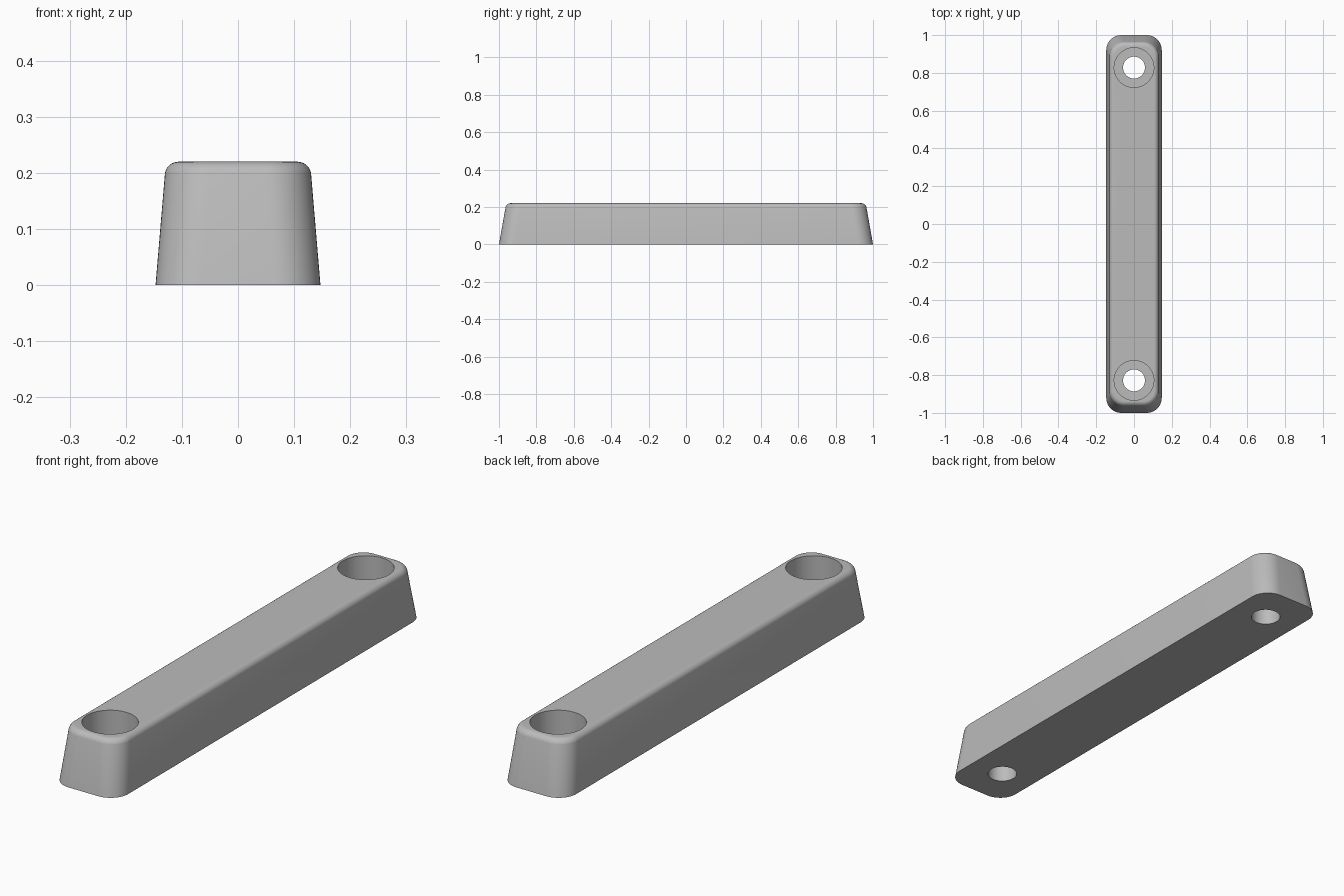
import bpy, bmesh
from math import sin, cos, tan, pi, radians

cube = bpy.data.objects.get("Cube")
if cube:
    bpy.data.objects.remove(cube, do_unlink=True)

HALF_X, HALF_Y, HEIGHT = 0.147, 1.0, 0.22
CORNER, FILLET = 0.08, 0.022
DRAFT_X, DRAFT_Y = radians(4.8), radians(10)
HOLE_Y, BORE_FLOOR = 0.828, 0.09

grey = bpy.data.materials.new("plain grey")
grey.use_nodes = True
colour = (0.5, 0.5, 0.5, 1)
grey.diffuse_color = colour
grey.node_tree.nodes["Principled BSDF"].inputs["Base Color"].default_value = colour


def rounded_ring(bm, hx, hy, r, z, steps=12):
    """Ring of vertices around a rounded rectangle."""
    verts = []
    for q, (sx, sy) in enumerate([(1, 1), (-1, 1), (-1, -1), (1, -1)]):
        for i in range(steps + 1):
            a = (q + i / steps) * pi / 2
            verts.append(bm.verts.new((sx * (hx - r) + r * cos(a),
                                       sy * (hy - r) + r * sin(a), z)))
    return verts


def cylinder(name, radius, y, z0, z1):
    bpy.ops.mesh.primitive_cylinder_add(vertices=64, radius=radius, depth=z1 - z0,
                                        location=(0, y, (z0 + z1) / 2))
    obj = bpy.context.object
    obj.name = name
    obj.hide_render = True
    return obj


# Tapered bar with rounded corners and a filleted top rim
levels = [(0, 0)] + [(HEIGHT - FILLET * (1 - sin(a)), FILLET * (1 - cos(a)))
                     for a in (radians(5 + 85 * i / 8) for i in range(9))]
bm = bmesh.new()
rings = [rounded_ring(bm, HALF_X - z * tan(DRAFT_X) - inset,
                      HALF_Y - z * tan(DRAFT_Y) - inset, CORNER - inset, z)
         for z, inset in levels]
for low, high in zip(rings, rings[1:]):
    for i in range(len(low)):
        j = (i + 1) % len(low)
        bm.faces.new((low[i], low[j], high[j], high[i]))
bm.faces.new(rings[0][::-1])
bm.faces.new(rings[-1])
bmesh.ops.recalc_face_normals(bm, faces=bm.faces)
mesh = bpy.data.meshes.new("handle_bar")
bm.to_mesh(mesh)
bm.free()
mesh.materials.append(grey)
bar = bpy.data.objects.new("handle_bar", mesh)
bpy.context.collection.objects.link(bar)

# Counterbored screw hole at each end
for side in (-1, 1):
    for name, radius, floor in (("counterbore_cutter", 0.105, BORE_FLOOR),
                                ("screw_hole_cutter", 0.058, -0.1)):
        cutter = cylinder(name, radius, side * HOLE_Y, floor, HEIGHT + 0.1)
        cutter.data.materials.append(grey)
        mod = bar.modifiers.new(name, 'BOOLEAN')
        mod.operation, mod.solver, mod.object = 'DIFFERENCE', 'EXACT', cutter
        bpy.ops.object.select_all(action='DESELECT')
        bar.select_set(True)
        bpy.context.view_layer.objects.active = bar
        bpy.ops.object.modifier_apply(modifier=mod.name)
        bpy.data.objects.remove(cutter, do_unlink=True)

bpy.ops.object.shade_smooth_by_angle(angle=radians(30))
